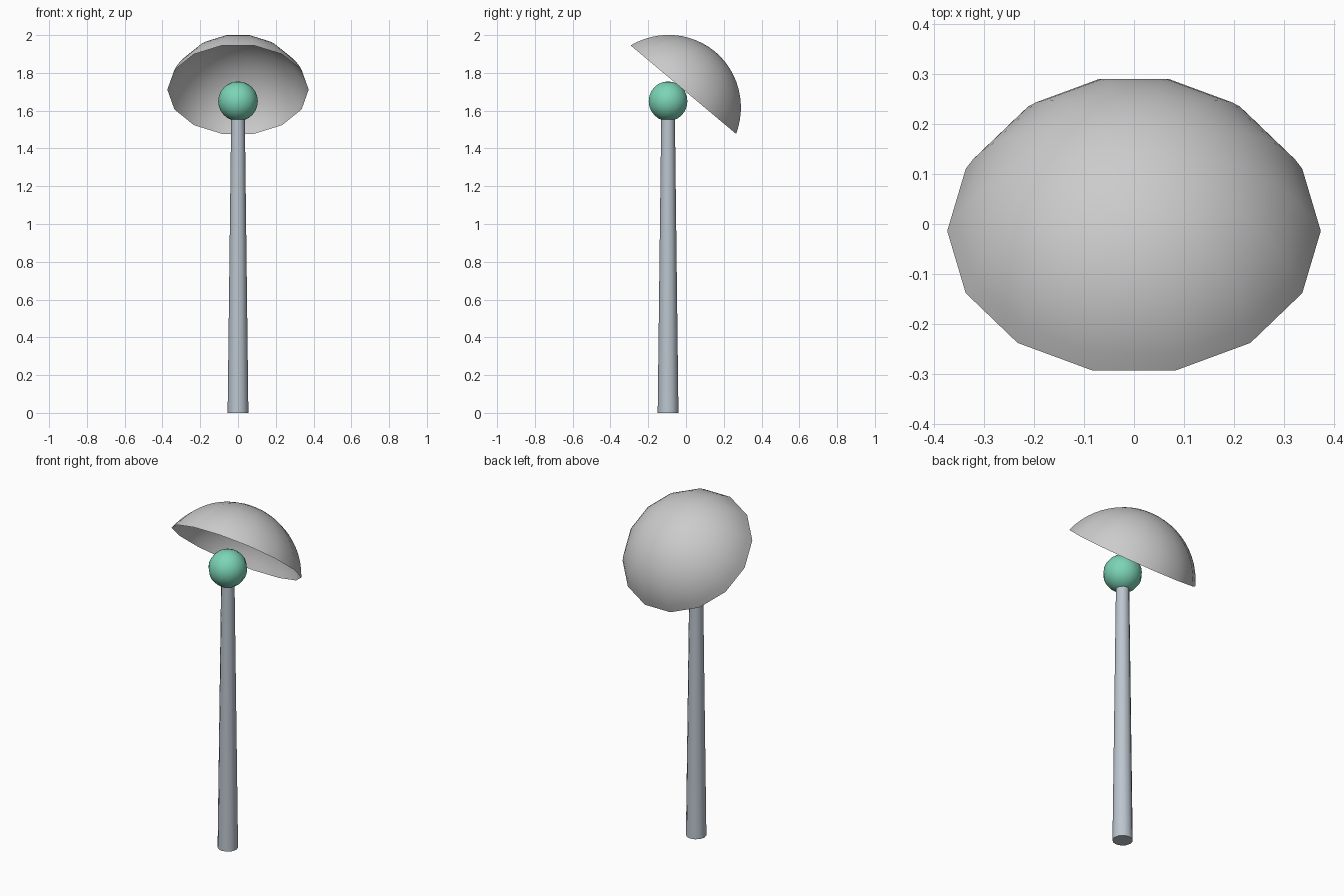
import bpy, bmesh, math
from mathutils import Matrix, Vector

if "Cube" in bpy.data.objects:
    bpy.data.objects.remove(bpy.data.objects["Cube"])

POLE_Y = -0.095


def material(name, rgb):
    m = bpy.data.materials.new(name)
    m.diffuse_color = (*rgb, 1)
    m.use_nodes = True
    m.node_tree.nodes["Principled BSDF"].inputs["Base Color"].default_value = m.diffuse_color
    return m


def lathe(name, profile, sides, matrix, mat=None):
    """Revolve (radius, height) points round z; zero radius makes a pole."""
    bm = bmesh.new()
    rings = []
    for r, z in profile:
        if r < 1e-6:
            rings.append([bm.verts.new((0, 0, z))] * sides)
        else:
            rings.append([bm.verts.new((r * math.cos(math.tau * i / sides),
                                        r * math.sin(math.tau * i / sides), z))
                          for i in range(sides)])
    for a, b in zip(rings, rings[1:]):
        for i in range(sides):
            j = (i + 1) % sides
            bm.faces.new(list(dict.fromkeys((a[i], a[j], b[j], b[i]))))
    bm.transform(matrix)
    me = bpy.data.meshes.new(name)
    bm.to_mesh(me)
    bm.free()
    ob = bpy.data.objects.new(name, me)
    bpy.context.collection.objects.link(ob)
    if mat:
        me.materials.append(mat)
    bpy.ops.object.select_all(action='DESELECT')
    ob.select_set(True)
    bpy.context.view_layer.objects.active = ob
    bpy.ops.object.shade_smooth_by_angle(angle=math.radians(50))
    return ob


def arc(radius, start, end, steps):
    """Profile points on a circle, angles in degrees measured from +z."""
    pts = []
    for i in range(steps + 1):
        t = math.radians(start + (end - start) * i / steps)
        pts.append((radius * math.sin(t), radius * math.cos(t)))
    return pts


# tapered post with closed ends
lathe("post", [(0, 0), (0.055, 0), (0.036, 1.58), (0, 1.58)], 12,
      Matrix.Translation((0, POLE_Y, 0)), material("post_grey", (0.50, 0.56, 0.62)))

# green bulb on the post
lathe("bulb", arc(0.105, 180, 0, 12), 14,
      Matrix.Translation((0, POLE_Y, 1.65)), material("bulb_green", (0.20, 0.66, 0.47)))

# thin open dome shade, tipped back by 40 degrees
lathe("shade", arc(0.398, 70, 0, 12), 14,
      Matrix.Translation((0, -0.1015, 1.607)) @ Matrix.Rotation(math.radians(-40), 4, 'X'))
